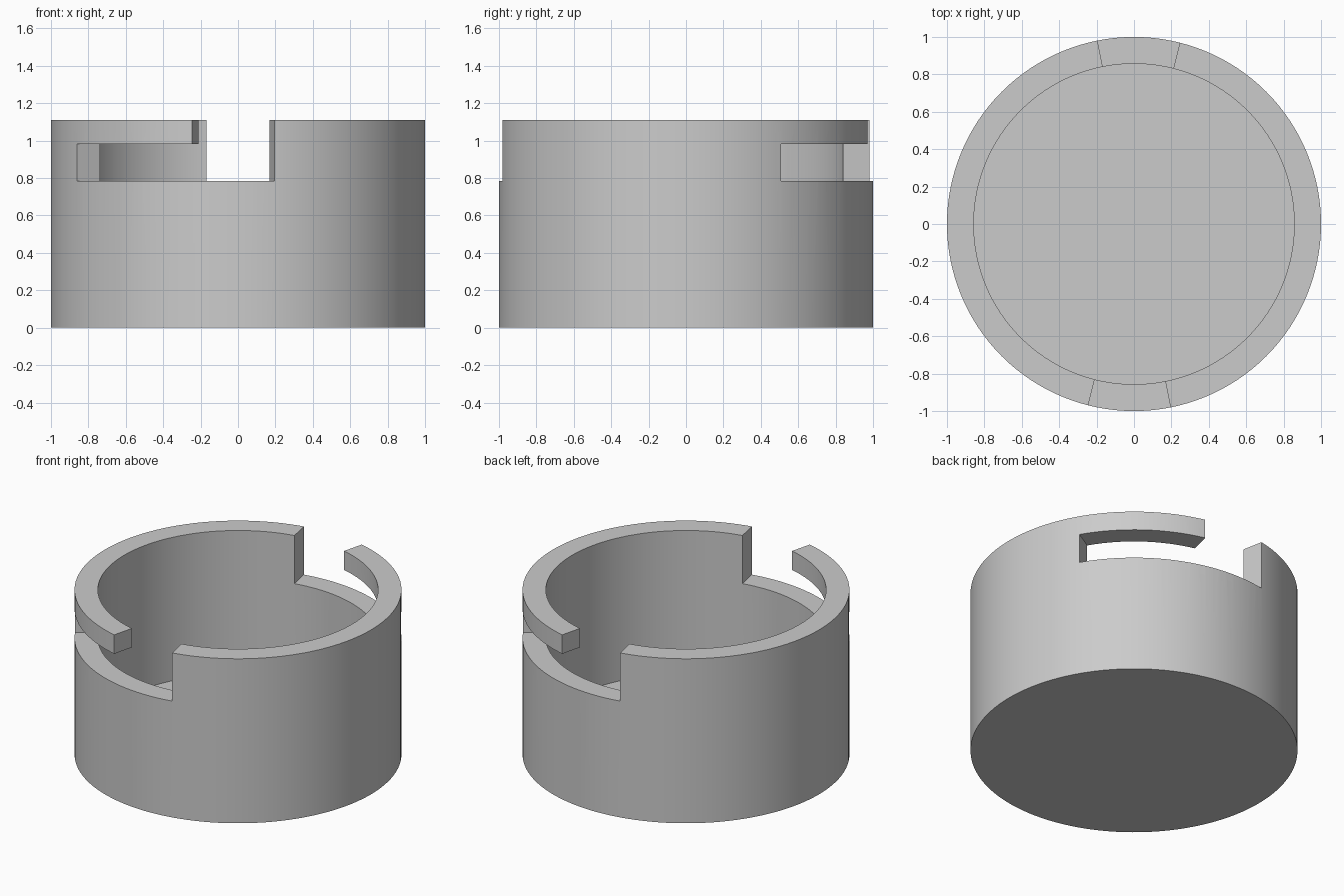
import bpy, bmesh
from math import radians, cos, sin
from mathutils import Matrix, Vector

cube = bpy.data.objects.get("Cube")
if cube:
    bpy.data.objects.remove(cube)

OUTER, INNER, FLOOR, HEIGHT = 1.0, 0.857, 0.143, 1.11
SLOT_BOTTOM, SLOT_TOP = 0.785, 0.982

grey = bpy.data.materials.new("plain grey")
grey.use_nodes = True
grey.diffuse_color = (0.6, 0.6, 0.6, 1)
grey.node_tree.nodes["Principled BSDF"].inputs["Base Color"].default_value = (0.6, 0.6, 0.6, 1)


def make_object(name, bm):
    bmesh.ops.recalc_face_normals(bm, faces=bm.faces)
    mesh = bpy.data.meshes.new(name)
    bm.to_mesh(mesh)
    bm.free()
    mesh.materials.append(grey)
    obj = bpy.data.objects.new(name, mesh)
    bpy.context.collection.objects.link(obj)
    return obj


def spin_profile(name, profile, start, end, steps, closed):
    """Sweep an (r, z) profile about the z axis between two angles in degrees."""
    bm = bmesh.new()
    a = radians(start)
    verts = [bm.verts.new((r * cos(a), r * sin(a), z)) for r, z in profile]
    geom = list(verts)
    geom += [bm.edges.new(pair) for pair in zip(verts, verts[1:])]
    if closed:
        geom.append(bm.edges.new((verts[-1], verts[0])))
        geom.append(bm.faces.new(verts))
    bmesh.ops.spin(bm, geom=geom, cent=(0, 0, 0), axis=(0, 0, 1),
                   angle=radians(end - start), steps=steps)
    bmesh.ops.remove_doubles(bm, verts=bm.verts, dist=0.0001)
    return make_object(name, bm)


# Round cup with a solid floor
cup = spin_profile("bayonet_cup",
                   [(0, 0), (OUTER, 0), (OUTER, HEIGHT), (INNER, HEIGHT),
                    (INNER, FLOOR), (0, FLOOR)], 0, 360, 128, False)


def cut_sector(name, start, end, low, high, steps):
    box = [(0.7, low), (1.2, low), (1.2, high), (0.7, high)]
    cutter = spin_profile(name, box, start, end, steps, True)
    cutter.hide_render = True
    mod = cup.modifiers.new(name, "BOOLEAN")
    mod.operation, mod.solver, mod.object = "DIFFERENCE", "EXACT", cutter
    bpy.context.view_layer.objects.active = cup
    bpy.ops.object.modifier_apply(modifier=name)
    bpy.data.objects.remove(cutter)


# Entry notch and sideways locking slot, repeated on the opposite side
for side, turn in (("front", 0), ("back", 180)):
    cut_sector(side + "_notch", 255.8 + turn, 281.25 + turn, SLOT_BOTTOM, 1.4, 8)
    cut_sector(side + "_slot", 210.5 + turn, 268 + turn, SLOT_BOTTOM, SLOT_TOP, 16)

# Smooth round walls with crisp edges
bpy.ops.object.select_all(action="DESELECT")
cup.select_set(True)
bpy.context.view_layer.objects.active = cup
bpy.ops.object.shade_smooth_by_angle(angle=radians(30))
